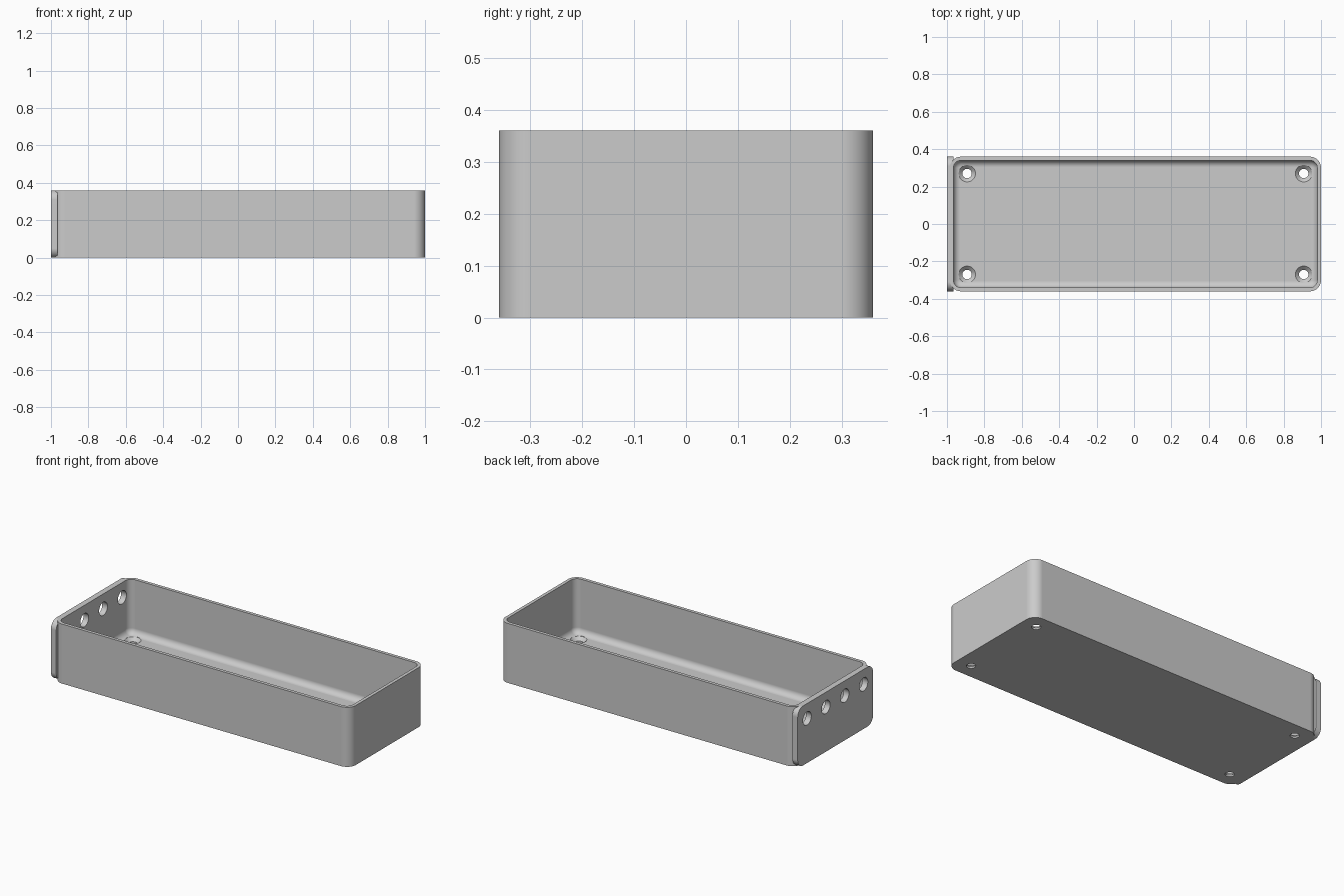
import bpy, bmesh
from math import sin, cos, pi, radians
from mathutils import Matrix, Vector

cube = bpy.data.objects.get("Cube")
if cube:
    bpy.data.objects.remove(cube)

grey = bpy.data.materials.new("plain grey")
grey.use_nodes = True
colour = (0.6, 0.6, 0.6, 1)
grey.diffuse_color = colour
grey.node_tree.nodes["Principled BSDF"].inputs["Base Color"].default_value = colour

SEGS = 10


def rounded_rect(hx, hy, r, z):
    """Outline of a rounded rectangle; a circle when hx = hy = r."""
    points = []
    for q, (sx, sy) in enumerate([(1, 1), (-1, 1), (-1, -1), (1, -1)]):
        for i in range(SEGS + 1):
            a = (q + i / SEGS) * pi / 2
            points.append(Vector((sx * (hx - r) + r * cos(a), sy * (hy - r) + r * sin(a), z)))
    return points


def loft(name, rings, matrix):
    """Closed solid through a stack of rounded outlines (hx, hy, r, z)."""
    bm = bmesh.new()
    loops = [[bm.verts.new(p) for p in rounded_rect(*ring)] for ring in rings]
    for low, high in zip(loops, loops[1:]):
        n = len(low)
        for i in range(n):
            j = (i + 1) % n
            bm.faces.new((low[i], low[j], high[j], high[i]))
    bm.faces.new(loops[0][::-1])
    bm.faces.new(loops[-1])
    bmesh.ops.remove_doubles(bm, verts=bm.verts, dist=1e-5)
    bm.transform(matrix)
    bmesh.ops.recalc_face_normals(bm, faces=bm.faces)
    mesh = bpy.data.meshes.new(name)
    bm.to_mesh(mesh)
    bm.free()
    mesh.materials.append(grey)
    obj = bpy.data.objects.new(name, mesh)
    bpy.context.collection.objects.link(obj)
    return obj


def combine(target, tool, operation):
    """Apply a boolean and discard the tool."""
    tool.hide_render = True
    mod = target.modifiers.new(operation.lower(), "BOOLEAN")
    mod.operation, mod.solver, mod.object = operation, "EXACT", tool
    bpy.context.view_layer.objects.active = target
    bpy.ops.object.modifier_apply(modifier=mod.name)
    bpy.data.objects.remove(tool)


# Main dimensions
height, half_y, wall, floor = 0.36, 0.36, 0.02, 0.03
left, right = -0.985, 1.0
mid, half_x = (left + right) / 2, (right - left) / 2
corner = 0.06
along_x = Matrix.Rotation(pi / 2, 4, "Z") @ Matrix.Rotation(pi / 2, 4, "X")

# Tray body
tray = loft("tray", [(half_x, half_y, corner, 0), (half_x, half_y, corner, height)],
            Matrix.Translation((mid, 0, 0)))

# End plate, with corners rounded as seen from the end
plate = loft("end_plate", [(half_y, height / 2, 0.05, 0), (half_y, height / 2, 0.05, 0.035)],
             Matrix.Translation((-1, 0, height / 2)) @ along_x)
combine(tray, plate, "UNION")

# Hollow, with a fillet around the floor
fillet, inner = 0.036, corner - wall
rings = []
for i in range(SEGS + 1):
    a = i / SEGS * pi / 2
    inset = fillet * (1 - sin(a))
    rings.append((half_x - wall - inset, half_y - wall - inset, inner - inset,
                  floor + fillet * (1 - cos(a))))
rings.append((half_x - wall, half_y - wall, inner, height + 0.1))
combine(tray, loft("hollow", rings, Matrix.Translation((mid, 0, 0))), "DIFFERENCE")

# Countersunk screw holes in the floor
bore, sink = 0.025, 0.045
for x in (mid - 0.9, mid + 0.9):
    for y in (-0.27, 0.27):
        profile = [(bore, -0.05), (bore, floor - 0.02), (sink, floor), (sink, floor + 0.01)]
        screw = loft("screw_hole", [(r, r, r, z) for r, z in profile],
                     Matrix.Translation((x, y, 0)))
        combine(tray, screw, "DIFFERENCE")

# Row of four holes through the end plate
for k in range(4):
    y = -0.27 + 0.18 * k
    hole = loft("end_hole", [(0.04, 0.04, 0.04, -0.1), (0.04, 0.04, 0.04, 0.1)],
                Matrix.Translation((-1, y, 0.27)) @ along_x)
    combine(tray, hole, "DIFFERENCE")

# Smooth rounded surfaces, crisp edges
bpy.ops.object.select_all(action="DESELECT")
tray.select_set(True)
bpy.context.view_layer.objects.active = tray
bpy.ops.object.shade_smooth_by_angle(angle=radians(30))
weighted = tray.modifiers.new("weighted normals", "WEIGHTED_NORMAL")
weighted.keep_sharp = True
